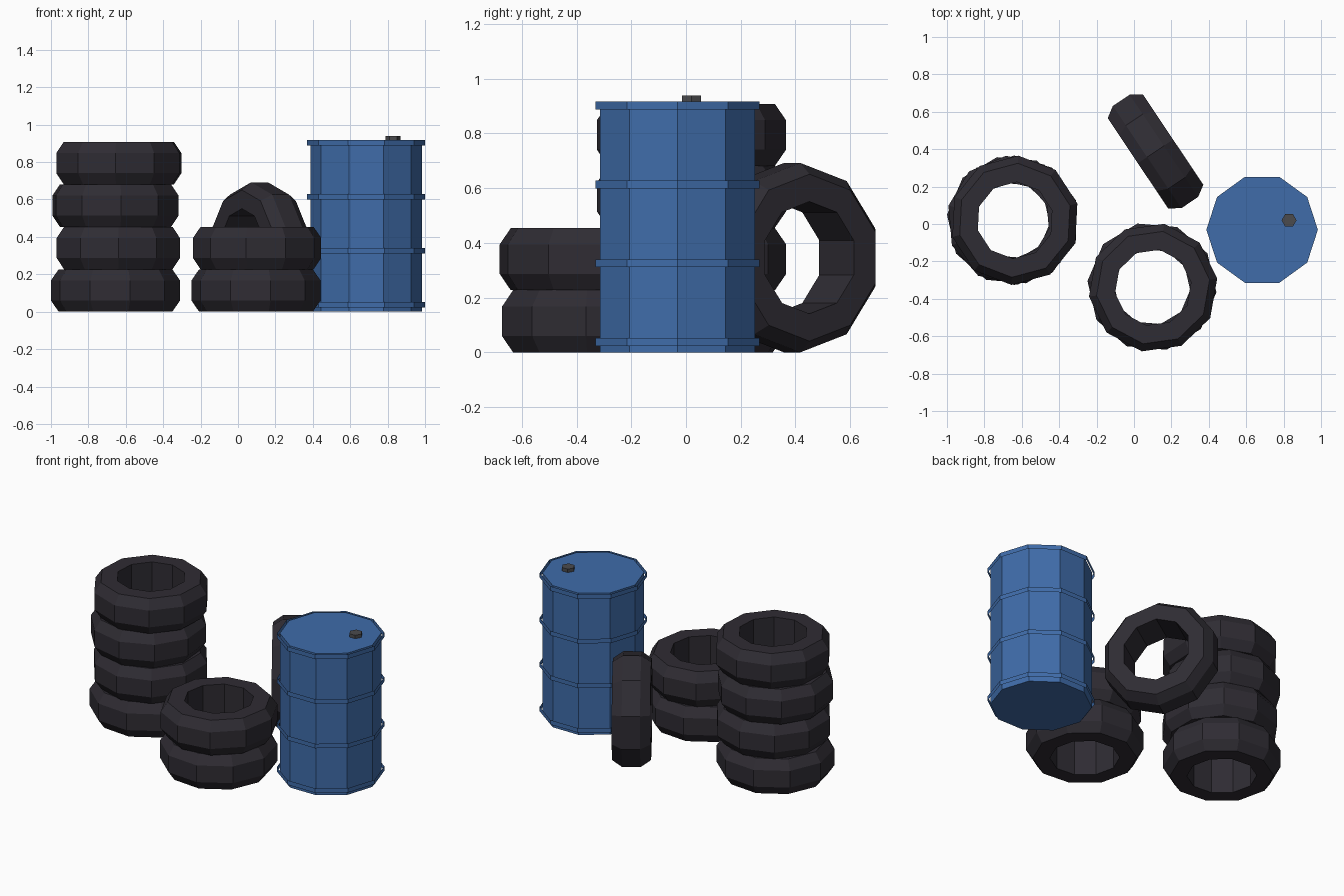
import bpy, math
from mathutils import Matrix

if "Cube" in bpy.data.objects:
    bpy.data.objects.remove(bpy.data.objects["Cube"])


def material(name, color):
    m = bpy.data.materials.new(name)
    m.diffuse_color = color
    m.use_nodes = True
    m.node_tree.nodes["Principled BSDF"].inputs["Base Color"].default_value = m.diffuse_color
    return m


rubber = material("rubber", (0.028, 0.025, 0.033, 1))
blue = material("blue_paint", (0.05, 0.15, 0.40, 1))
metal = material("dark_metal", (0.07, 0.07, 0.075, 1))


def lathe(name, profile, sides, mat, closed=False, caps=False):
    """Spin (radius, z) points about z with flat faces."""
    n = len(profile)
    verts = [(r * math.cos(2 * math.pi * k / sides), r * math.sin(2 * math.pi * k / sides), z)
             for k in range(sides) for r, z in profile]
    faces = []
    for k in range(sides):
        a, b = k * n, (k + 1) % sides * n
        for i in range(n if closed else n - 1):
            j = (i + 1) % n
            faces.append((a + i, b + i, b + j, a + j))
    if caps:
        faces.append([k * n for k in reversed(range(sides))])
        faces.append([k * n + n - 1 for k in range(sides)])
    mesh = bpy.data.meshes.new(name)
    mesh.from_pydata(verts, [], faces)
    mesh.materials.append(mat)
    obj = bpy.data.objects.new(name, mesh)
    bpy.context.collection.objects.link(obj)
    return obj


# Tyre cross-section, centred on its axle
R, H = 0.346, 0.1135
TYRE = [(0.205, -H), (0.305, -H), (R, -0.054), (R, 0.054), (0.305, H), (0.205, H)]


def tyre(name, x, y, z, turn):
    t = lathe(name, TYRE, 10, rubber, closed=True)
    t.location = (x, y, z)
    t.rotation_euler.z = math.radians(turn)
    return t


# Stacks of lying tyres: x, y, turn
tall = [(-0.655, 0.02, 31), (-0.64, 0.02, 18), (-0.655, 0.02, 23), (-0.637, 0.02, 15)]
short = [(0.096, -0.335, 31), (0.102, -0.34, 8)]
for label, stack in (("tall_stack_tyre", tall), ("short_stack_tyre", short)):
    for i, (x, y, turn) in enumerate(stack):
        tyre(f"{label}_{i + 1}", x, y, H * (2 * i + 1), turn)

# Tyre standing on its tread, corner up
standing = tyre("standing_tyre", 0, 0, 0, 0)
standing.matrix_world = (Matrix.Translation((0.115, 0.388, 0.346))
                         @ Matrix.Rotation(math.radians(33.8), 4, 'Z')
                         @ Matrix.Rotation(math.radians(90), 4, 'Y'))

# Drum body with open hoop bands
DX, DY = 0.685, -0.031
lathe("drum_body", [(0.298, 0), (0.298, 0.917)], 10, blue, caps=True).location = (DX, DY, 0)
for i in range(4):
    hoop = lathe(f"drum_hoop_{i + 1}", [(0.315, -0.0145), (0.315, 0.0145)], 10, blue)
    hoop.location = (DX, DY, 0.037 + 0.2885 * i)

# Bung on the lid
lathe("drum_bung", [(0.04, 0.905), (0.04, 0.939)], 6, metal, caps=True).location = (0.829, 0.02, 0)
